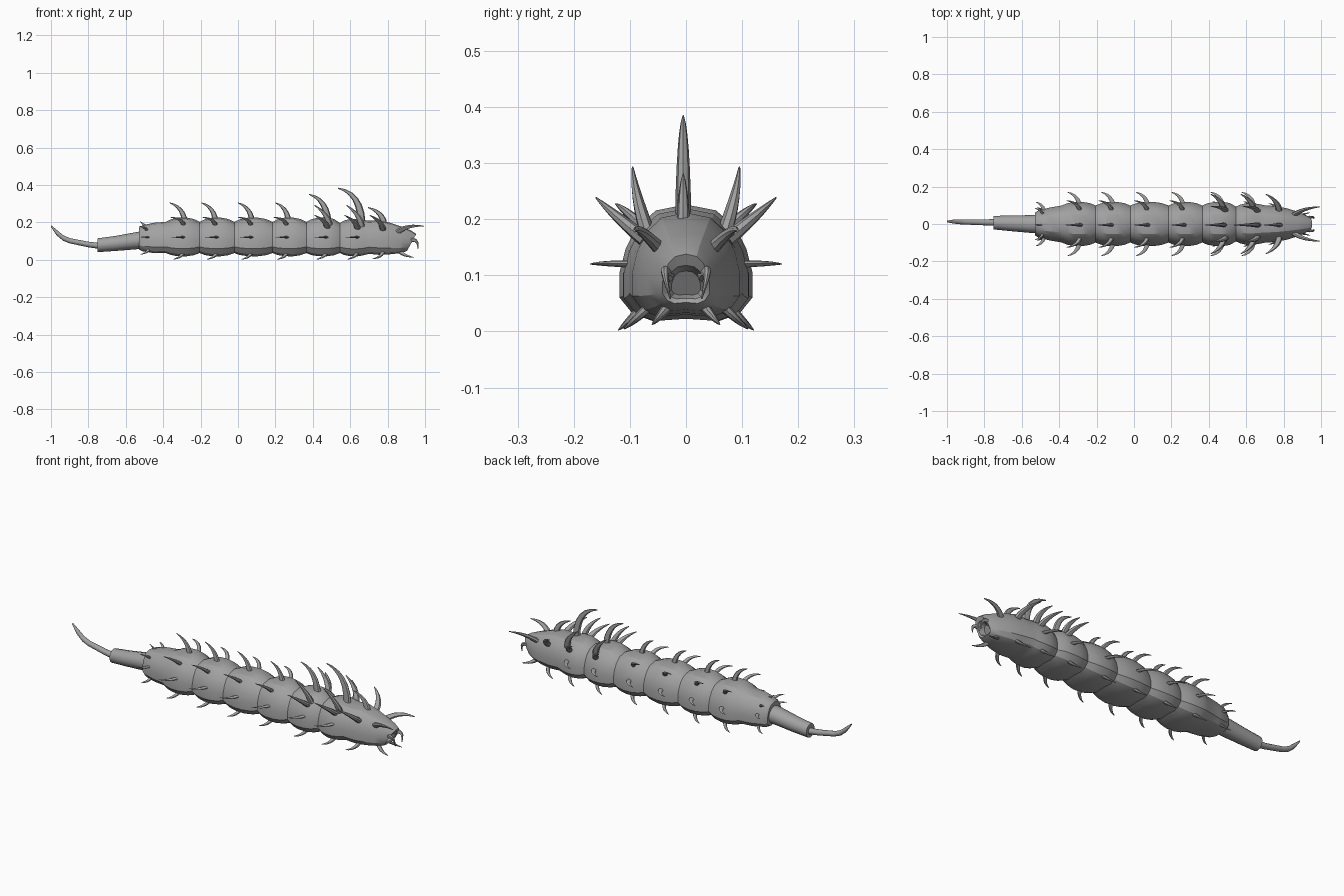
import bpy, bmesh, math
from mathutils import Vector

if "Cube" in bpy.data.objects:
    bpy.data.objects.remove(bpy.data.objects["Cube"])

grey = bpy.data.materials.new("shell grey")
grey.diffuse_color = (0.36, 0.36, 0.36, 1)
grey.use_nodes = True
grey.node_tree.nodes["Principled BSDF"].inputs["Base Color"].default_value = grey.diffuse_color


def finish(name, bm, angle=40):
    bmesh.ops.recalc_face_normals(bm, faces=bm.faces)
    mesh = bpy.data.meshes.new(name)
    bm.to_mesh(mesh)
    bm.free()
    mesh.materials.append(grey)
    obj = bpy.data.objects.new(name, mesh)
    bpy.context.collection.objects.link(obj)
    bpy.ops.object.select_all(action='DESELECT')
    obj.select_set(True)
    bpy.context.view_layer.objects.active = obj
    bpy.ops.object.shade_smooth_by_angle(angle=math.radians(angle))
    return obj


def loft(bm, rings):
    loops = [[bm.verts.new(p) for p in ring] for ring in rings]
    n = len(loops[0])
    for a, b in zip(loops, loops[1:]):
        for i in range(n):
            bm.faces.new((a[i], a[(i + 1) % n], b[(i + 1) % n], b[i]))
    bm.faces.new(loops[0])
    bm.faces.new(loops[-1])


def spine(bm, base, ctrl, tip, r, flat=0.75, steps=6, sides=8):
    """Tapered curved thorn, swept along a quadratic curve."""
    base, ctrl, tip = Vector(base), Vector(ctrl), Vector(tip)
    side = (ctrl - base).cross(tip - ctrl).normalized()
    rings = []
    for k in range(steps + 1):
        t = k / steps
        p = base * (1 - t) ** 2 + ctrl * 2 * t * (1 - t) + tip * t * t
        d = ((ctrl - base) * (1 - t) + (tip - ctrl) * t).normalized()
        up = d.cross(side)
        rad = r * (1 - 0.88 * t ** 1.5)
        rings.append([p + rad * (flat * math.cos(a) * side + math.sin(a) * up)
                      for a in (2 * math.pi * i / sides for i in range(sides))])
    loft(bm, rings)


# Body: half profile (width, height), mirrored and lofted along x
half = [(0, .02), (.5, 0), (.8, .06), (1, .2), (1, .42), (.91, .62),
        (.74, .81), (.45, .95), (0, 1)]
profile = half + [(-w, h) for w, h in half[-2:0:-1]]


def section(x, w, z0, z1, lean=0):
    return [(x + lean * h, w * u, z0 + (z1 - z0) * h) for u, h in profile]


pinches = [-.385, -.205, -.02, .185, .365, .545, .70]
rings = [section(-.53, .06, .055, .172), section(-.51, .074, .045, .185),
         section(-.45, .088, .036, .198)]
for a, b in zip(pinches, pinches[1:]):
    size = 1 if b < .6 else .94
    for t in (0, .15, .35, .6, .82):
        s = math.sin(math.pi * t) ** .7 if t else 0
        rings.append(section(a + (b - a) * t, (.099 + .02 * s) * size,
                             .036 - .018 * s, (.203 + .024 * s) * (.5 + .5 * size)))
# Head tapering to a recessed, slanted mouth
rings += [section(.70, .1, .032, .21), section(.76, .096, .026, .212),
          section(.82, .083, .03, .196), section(.865, .068, .036, .177, .01),
          section(.895, .053, .044, .157, .03), section(.905, .042, .05, .138, .048),
          section(.902, .034, .058, .118, .04), section(.875, .026, .065, .108, .03)]
bm = bmesh.new()
loft(bm, rings)
finish("segmented_body", bm, 28)

# Tail tube and curved stinger
bm = bmesh.new()


def tube_ring(x, y, z, r, rz):
    return [(x, y + r * math.cos(a), z + rz * math.sin(a))
            for a in (math.pi * i / 6 for i in range(12))]


loft(bm, [tube_ring(-.50, 0, .108, .052, .048), tube_ring(-.56, 0, .1, .047, .045),
          tube_ring(-.66, .004, .087, .042, .04), tube_ring(-.75, .007, .078, .036, .037)])
finish("tail_tube", bm)

bm = bmesh.new()
loft(bm, [tube_ring(-.73, .008, .073, .018, .016), tube_ring(-.80, .009, .082, .016, .015),
          tube_ring(-.90, .011, .102, .014, .014), tube_ring(-.935, .012, .117, .013, .015),
          tube_ring(-.97, .013, .146, .01, .015), tube_ring(-1, .014, .18, .004, .005)])
finish("stinger", bm)

# Back spines: base x, base z, tip x, tip z, radius
bm = bmesh.new()
for x, z, tx, tz, r in [(-.485, .17, -.525, .205, .01), (-.285, .2, -.365, .305, .016),
                        (-.12, .2, -.195, .305, .016), (.075, .2, 0, .305, .016),
                        (.27, .2, .2, .305, .016), (.48, .2, .38, .35, .02),
                        (.66, .2, .535, .383, .022), (.78, .19, .695, .28, .018)]:
    spine(bm, (x, -.005, z), (x - .005, -.005, tz - .025), (tx, -.005, tz), r, .65)
finish("back_spines", bm)

# Paired spines on both flanks
upper, flank, low, crown = (bmesh.new() for _ in range(4))
for s in (-1, 1):
    for x in (-.29, -.12, .07, .26):
        spine(upper, (x, s * .075, .185), (x - .01, s * .115, .222), (x - .07, s * .125, .227), .013)
    spine(upper, (-.485, s * .05, .155), (-.495, s * .075, .175), (-.53, s * .085, .18), .009)
    for x in (.48, .64, .775):
        spine(upper, (x, s * .075, .165), (x - .005, s * .125, .205), (x - .07, s * .16, .238), .018)
    for x in (.49, .66):
        spine(crown, (x, s * .07, .18), (x - .005, s * .09, .24), (x - .08, s * .095, .292), .018)
    for x in (-.29, -.11, .075, .265, .475, .64):
        spine(flank, (x, s * .095, .12), (x - .01, s * .155, .122), (x - .065, s * .17, .12), .013, .5)
        spine(low, (x, s * .075, .045), (x - .01, s * .108, .012), (x - .055, s * .12, .003), .012)
    spine(flank, (-.48, s * .07, .12), (-.49, s * .108, .122), (-.525, s * .117, .122), .01, .5)
    spine(low, (-.475, s * .06, .06), (-.485, s * .08, .035), (-.52, s * .088, .03), .009)
    spine(low, (.775, s * .065, .045), (.77, s * .098, .014), (.72, s * .11, .005), .012)
finish("upper_spines", upper)
finish("crown_spines", crown)
finish("flank_spines", flank)
finish("low_spines", low)

# Head: antennae, mandibles and front legs
antennae, jaws, legs = (bmesh.new() for _ in range(3))
for s in (-1, 1):
    spine(antennae, (.85, s * .045, .145), (.9, s * .085, .19), (.995, s * .092, .18), .016)
    spine(jaws, (.91, s * .03, .1), (.965, s * .045, .125), (.962, s * .028, .058), .013)
    spine(legs, (.86, s * .028, .05), (.88, s * .05, .022), (.94, s * .06, .013), .013)
finish("antennae", antennae)
finish("mandibles", jaws)
finish("front_legs", legs)
